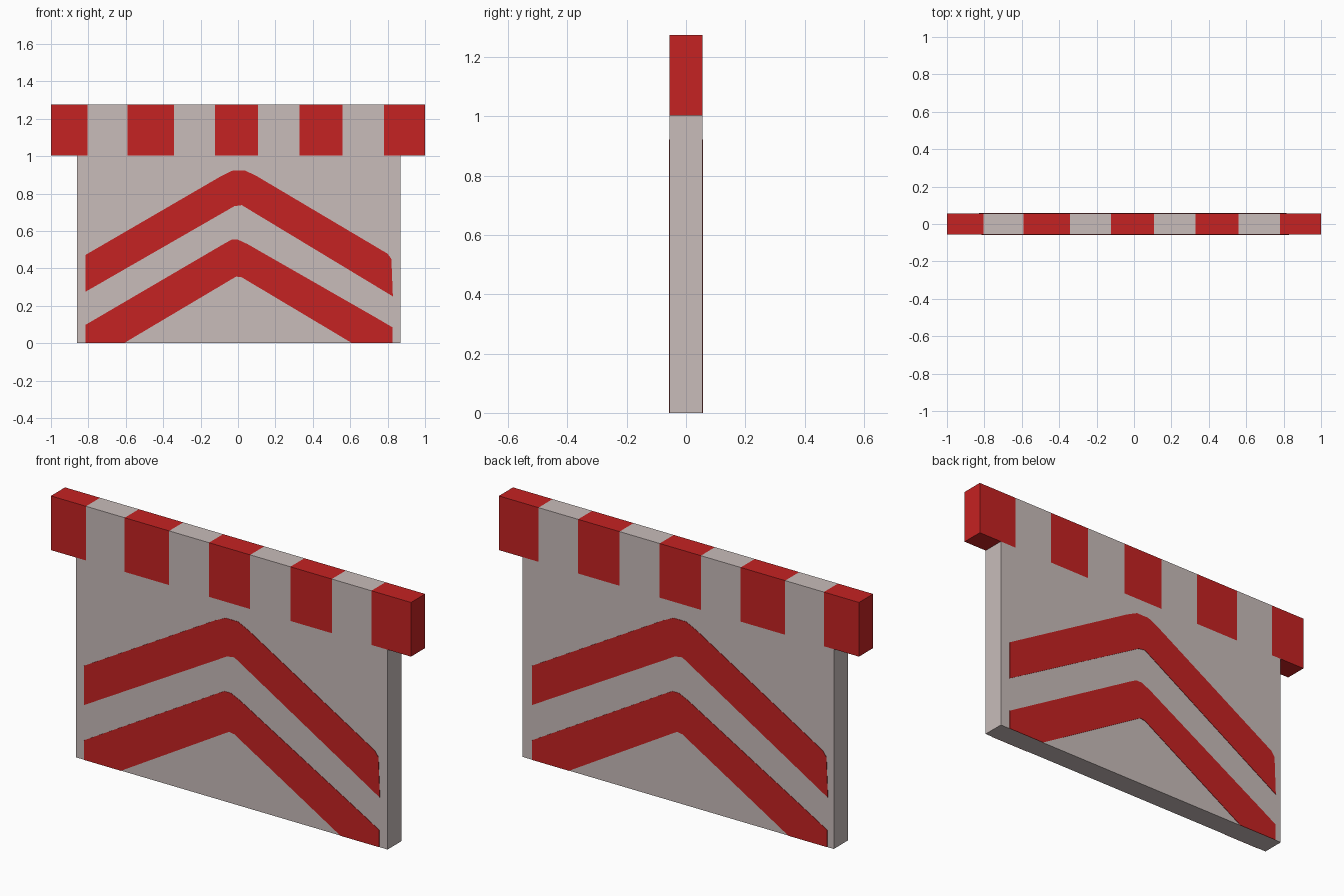
import bpy, bmesh

if "Cube" in bpy.data.objects:
    bpy.data.objects.remove(bpy.data.objects["Cube"])

DEPTH = 0.056    # half thickness of the board
PLATE = 0.002    # thickness of the painted chevrons


def material(name, rgb):
    m = bpy.data.materials.new(name)
    m.diffuse_color = (*rgb, 1.0)
    m.use_nodes = True
    m.node_tree.nodes["Principled BSDF"].inputs["Base Color"].default_value = m.diffuse_color
    return m


RED = material("warning_red", (0.56, 0.016, 0.016))
GREY = material("pale_grey", (0.578, 0.503, 0.491))


def finish(bm, name, mats):
    bmesh.ops.recalc_face_normals(bm, faces=bm.faces)
    mesh = bpy.data.meshes.new(name)
    bm.to_mesh(mesh)
    bm.free()
    for m in mats:
        mesh.materials.append(m)
    obj = bpy.data.objects.new(name, mesh)
    bpy.context.collection.objects.link(obj)
    return obj


def extrude_profile(name, profile, y0, y1, mat):
    """Flat x-z outline pulled from y0 to y1."""
    bm = bmesh.new()
    face = bm.faces.new([bm.verts.new((x, y0, z)) for x, z in profile])
    res = bmesh.ops.extrude_face_region(bm, geom=[face], use_keep_orig=True)
    verts = [v for v in res["geom"] if isinstance(v, bmesh.types.BMVert)]
    bmesh.ops.translate(bm, verts=verts, vec=(0, y1 - y0, 0))
    return finish(bm, name, [mat])


# Main panel
extrude_profile("panel", [(-0.86, 0), (0.87, 0), (0.87, 1.003), (-0.86, 1.003)],
                -DEPTH, DEPTH, GREY)

# Top beam, cut into alternating red and grey bands
edges = [-1, -0.805, -0.59, -0.343, -0.122, 0.107, 0.33, 0.56, 0.78, 1]
bm = bmesh.new()
rings = [[bm.verts.new((x, y, z)) for y, z in
          ((-DEPTH, 1.003), (DEPTH, 1.003), (DEPTH, 1.275), (-DEPTH, 1.275))]
         for x in edges]
for i, (a, b) in enumerate(zip(rings, rings[1:])):
    for k in range(4):
        n = (k + 1) % 4
        bm.faces.new((a[k], a[n], b[n], b[k])).material_index = i % 2
bm.faces.new(rings[0])
bm.faces.new(rings[-1])
finish(bm, "striped_beam", [RED, GREY])

# Chevrons, thin plates on the front and, turned around, on the back
chevrons = {
    "upper_chevron": [(-0.815, 0.275), (-0.815, 0.472), (-0.09, 0.893),
                      (-0.03, 0.922), (0.04, 0.922), (0.10, 0.893),
                      (0.80, 0.478), (0.82, 0.45), (0.828, 0.25),
                      (0.02, 0.738), (-0.02, 0.732)],
    "lower_chevron": [(-0.815, 0), (-0.815, 0.098), (-0.08, 0.528),
                      (-0.035, 0.553), (0.0, 0.553), (0.05, 0.53),
                      (0.74, 0.135), (0.825, 0.085), (0.825, 0),
                      (0.61, 0), (0.02, 0.352), (-0.01, 0.356), (-0.61, 0)],
}
for name, pts in chevrons.items():
    for side, s in (("front", 1), ("back", -1)):
        extrude_profile(f"{name}_{side}", [(s * x, z) for x, z in pts],
                        -s * DEPTH, -s * (DEPTH + PLATE), RED)
